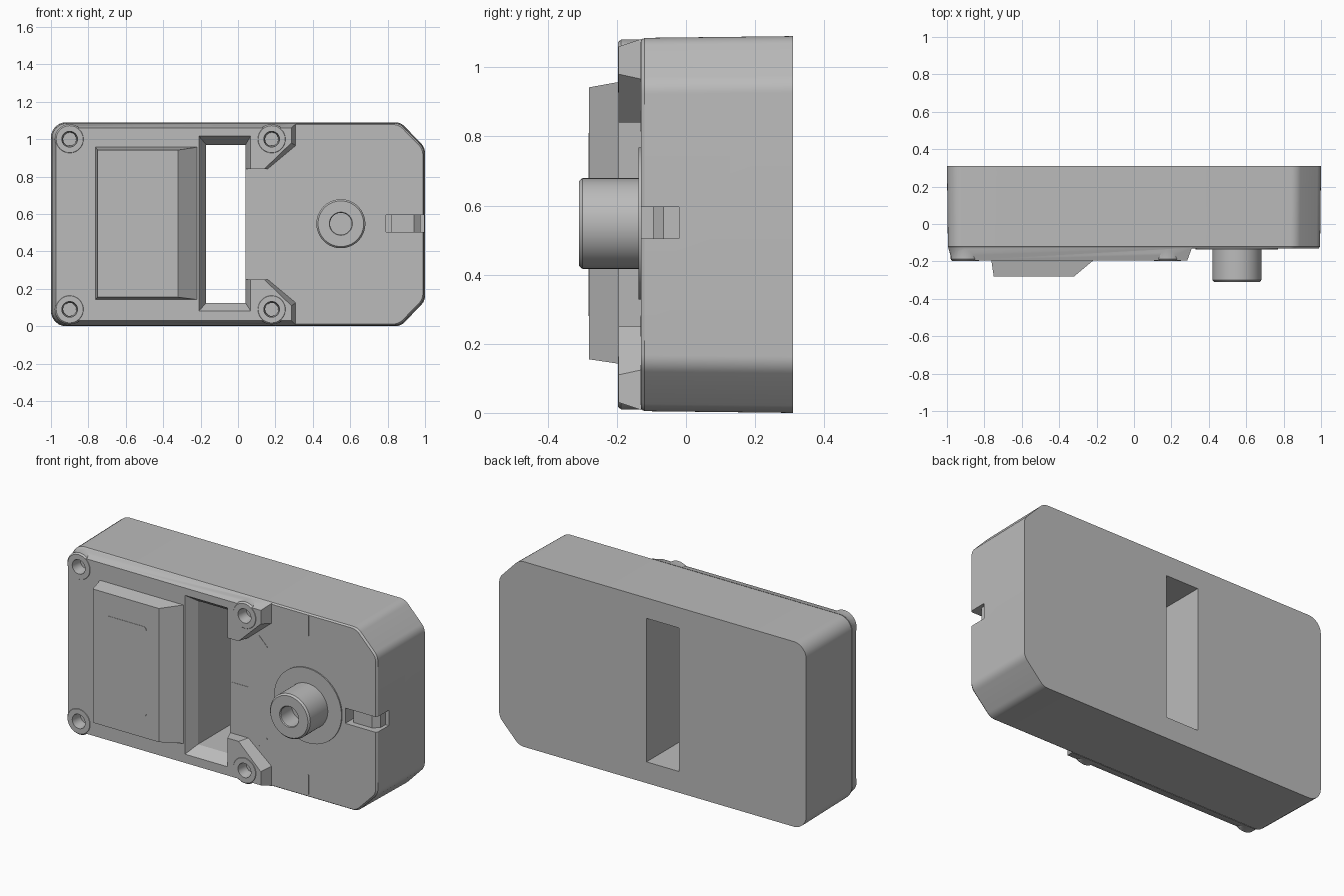
import bpy, bmesh, math
from mathutils import Vector

cube = bpy.data.objects.get("Cube")
if cube:
    bpy.data.objects.remove(cube, do_unlink=True)

MID = 0.545  # mid height, used for mirroring
grey = bpy.data.materials.new("moulded_grey")
grey.use_nodes = True
GREY = (0.5, 0.5, 0.5, 1)
grey.diffuse_color = GREY
grey.node_tree.nodes["Principled BSDF"].inputs["Base Color"].default_value = GREY


def loft(name, sections):
    """Solid through (y, outline) sections; outlines are (x, z) loops of equal length."""
    bm = bmesh.new()
    rings = [[bm.verts.new((x, y, z)) for x, z in pts] for y, pts in sections]
    n = len(rings[0])
    for a, b in zip(rings, rings[1:]):
        for i in range(n):
            j = (i + 1) % n
            bm.faces.new((a[i], a[j], b[j], b[i]))
    bm.faces.new(rings[0])
    bm.faces.new(rings[-1])
    bmesh.ops.recalc_face_normals(bm, faces=bm.faces)
    mesh = bpy.data.meshes.new(name)
    bm.to_mesh(mesh)
    bm.free()
    ob = bpy.data.objects.new(name, mesh)
    mesh.materials.append(grey)
    bpy.context.collection.objects.link(ob)
    return ob


def rounded(corners, steps=6):
    """Outline from (x, z, radius) corners, rounded where radius > 0."""
    out = []
    for i, (x, z, r) in enumerate(corners):
        p = Vector((x, z))
        if r == 0:
            out.append((x, z))
            continue
        a = (Vector(corners[i - 1][:2]) - p).normalized()
        b = (Vector(corners[(i + 1) % len(corners)][:2]) - p).normalized()
        half = a.angle(b) / 2
        c = p + (a + b).normalized() * (r / math.sin(half))
        va, vb = p + a * r / math.tan(half) - c, p + b * r / math.tan(half) - c
        for k in range(steps + 1):
            t = k / steps
            out.append(tuple(c + va.lerp(vb, t).normalized() * r))
    return out


def mirrored(upper):
    """Close an upper-half outline with its reflection about mid height."""
    return upper + [(x, 2 * MID - z, r) for x, z, r in reversed(upper)]


def rect(x0, x1, z0, z1):
    return [(x0, z0), (x1, z0), (x1, z1), (x0, z1)]


def circle(cx, cz, r, n=48):
    return [(cx + r * math.cos(2 * math.pi * i / n), cz + r * math.sin(2 * math.pi * i / n))
            for i in range(n)]


def shrink(pts, d):
    return [(x * (1 - d), MID + (z - MID) * (1 - d / MID)) for x, z in pts]


def combine(ob, other, operation="DIFFERENCE"):
    mod = ob.modifiers.new("combine", "BOOLEAN")
    mod.operation, mod.object, mod.solver = operation, other, "EXACT"
    bpy.context.view_layer.objects.active = ob
    bpy.ops.object.modifier_apply(modifier=mod.name)
    bpy.data.objects.remove(other, do_unlink=True)


# Main housing, slightly drafted, with a soft front rim
outline = rounded(mirrored([(-1, 1.09, 0.08), (0.87, 1.09, 0.07), (1, 0.955, 0.07)]))
housing = loft("housing", [(0.31, outline), (-0.12, shrink(outline, 0.005)),
                           (-0.13, shrink(outline, 0.012))])
combine(housing, loft("slot_cutter", [(-0.3, rect(-0.17, 0.04, 0.125, 0.97)),
                                      (0.5, rect(-0.17, 0.04, 0.125, 0.97))]))
combine(housing, loft("notch_cutter", [(-0.3, rect(0.79, 1.2, 0.505, 0.595)),
                                       (-0.02, rect(0.79, 1.2, 0.505, 0.595))]))

# Latch inside the side notch
loft("notch_latch", [(-0.01, rect(0.82, 0.975, 0.505, 0.595)),
                     (-0.065, rect(0.82, 0.975, 0.505, 0.595)),
                     (-0.095, rect(0.82, 0.94, 0.505, 0.595))])

# Front cover with two tabs and chamfered rim
base = mirrored([(0, 0.84, 0), (0.16, 0.84, 0), (0.31, 0.965, 0),
                 (0.31, 1.083, 0), (-0.994, 1.083, 0.08)])
face = mirrored([(0, 0.84, 0), (0.14, 0.84, 0), (0.285, 0.98, 0),
                 (0.285, 1.06, 0), (-0.972, 1.06, 0.07)])
cover = loft("front_cover", [(-0.126, rounded(base)), (-0.195, rounded(face))])
screws = [(x, z) for x in (-0.9, 0.18) for z in (1.0, 2 * MID - 1.0)]
for x, z in screws:
    combine(cover, loft("boss", [(-0.128, circle(x, z, 0.08)), (-0.188, circle(x, z, 0.08)),
                                 (-0.197, circle(x, z, 0.072))]), "UNION")

# Raised block with a sloping side
block = loft("raised_block", [(-0.18, rect(-0.765, -0.2, 0.14, 0.96)),
                              (-0.28, rect(-0.75, -0.32, 0.155, 0.942))])

# Bevelled opening and screw holes in the cover
combine(cover, loft("opening_cutter", [(-0.1, rect(-0.17, 0.04, 0.125, 0.97)),
                                       (-0.13, rect(-0.17, 0.04, 0.125, 0.97)),
                                       (-0.2, rect(-0.212, 0.07, 0.078, 1.02)),
                                       (-0.3, rect(-0.212, 0.07, 0.078, 1.02))]))
for x, z in screws:
    combine(cover, loft("hole_cutter", [(-0.1, circle(x, z, 0.035)), (-0.16, circle(x, z, 0.035)),
                                        (-0.19, circle(x, z, 0.042)),
                                        (-0.25, circle(x, z, 0.042))]))

# Panel on the raised block
panel = [(-0.67, 0.28, 0.02), (-0.4, 0.28, 0.02), (-0.4, 0.81, 0.02), (-0.67, 0.81, 0.02)]
loft("block_panel", [(-0.275, rounded(panel)), (-0.282, rounded(panel))])

# Dial disc and hollow knob
KX, KZ = 0.55, 0.548
loft("dial_disc", [(-0.12, circle(KX, KZ, 0.22, 64)), (-0.137, circle(KX, KZ, 0.22, 64))])
knob = [(-0.12, 0.131), (-0.3, 0.131), (-0.31, 0.122), (-0.31, 0.062), (-0.305, 0.058),
        (-0.2, 0.058)]
loft("knob", [(y, circle(KX, KZ, r, 64)) for y, r in knob])

# Fine dial marks around the knob
for deg, start, end in [(90, 0.41, 0.525), (-90, 0.41, 0.525), (180, 0.39, 0.505),
                        (135, 0.38, 0.46), (-135, 0.38, 0.46)]:
    d = Vector((math.cos(math.radians(deg)), math.sin(math.radians(deg))))
    side = Vector((-d.y, d.x)) * 0.003
    c = Vector((KX, KZ))
    mark = [tuple(c + d * start - side), tuple(c + d * end - side),
            tuple(c + d * end + side), tuple(c + d * start + side)]
    loft("dial_mark", [(-0.128, mark), (-0.132, mark)])

# Smooth the curved walls, keep edges sharp
for ob in list(bpy.context.scene.objects):
    if ob.type == "MESH":
        bpy.ops.object.select_all(action="DESELECT")
        ob.select_set(True)
        bpy.context.view_layer.objects.active = ob
        bpy.ops.object.shade_smooth_by_angle(angle=math.radians(30))
